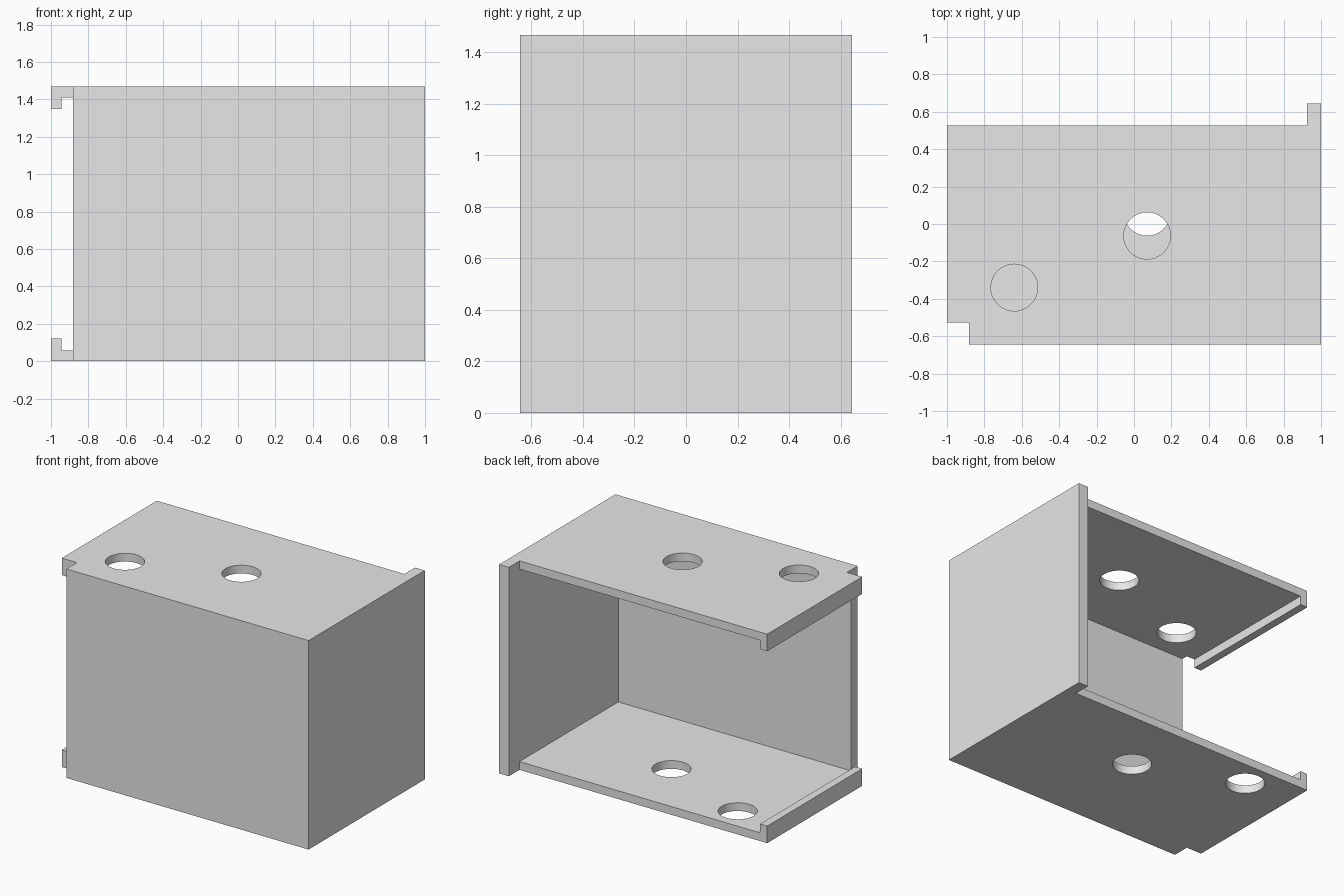
import bpy
import bmesh

if "Cube" in bpy.data.objects:
    bpy.data.objects.remove(bpy.data.objects["Cube"], do_unlink=True)

HEIGHT = 1.468      # overall height
PLATE = 0.058       # thickness of the top and bottom plates
LIP = 0.12          # height of the lips on the open end
DEPTH = 0.645       # half depth of the walls
INSET = 0.527       # half depth of the plates where they stop short
INNER_X = 0.925     # inner face of the end wall
INNER_Y = -0.57     # inner face of the front wall
HOLE_RADIUS = 0.125

grey = bpy.data.materials.new("plain grey")
grey.use_nodes = True
grey.diffuse_color = (0.8, 0.8, 0.8, 1)
grey.node_tree.nodes["Principled BSDF"].inputs["Base Color"].default_value = grey.diffuse_color


def prism(name, outline, z0, z1):
    """Extrude a flat outline from z0 up to z1."""
    bm = bmesh.new()
    base = bm.faces.new([bm.verts.new((x, y, z0)) for x, y in outline])
    top = bmesh.ops.extrude_face_region(bm, geom=[base])["geom"]
    bmesh.ops.translate(bm, vec=(0, 0, z1 - z0),
                        verts=[v for v in top if isinstance(v, bmesh.types.BMVert)])
    bmesh.ops.recalc_face_normals(bm, faces=bm.faces[:])
    mesh = bpy.data.meshes.new(name)
    bm.to_mesh(mesh)
    bm.free()
    mesh.materials.append(grey)
    obj = bpy.data.objects.new(name, mesh)
    bpy.context.collection.objects.link(obj)
    return obj


def box(name, x0, x1, y0, y1, z0, z1):
    return prism(name, [(x0, y0), (x1, y0), (x1, y1), (x0, y1)], z0, z1)


def hole(name, x, y, z):
    bpy.ops.mesh.primitive_cylinder_add(vertices=64, radius=HOLE_RADIUS,
                                        depth=0.3, location=(x, y, z))
    obj = bpy.context.object
    obj.name = name
    obj.data.materials.append(grey)
    return obj


# Solid block with the stepped plan outline
shell = prism("open_box_shell", [
    (-0.882, -DEPTH), (1, -DEPTH), (1, DEPTH), (INNER_X, DEPTH),
    (INNER_X, INSET), (-1, INSET), (-1, -INSET), (-0.882, -INSET)], 0, HEIGHT)

# Hollow interior, then the end opening that leaves a lip on each plate
cutters = [
    box("interior_cutter", -0.945, INNER_X, INNER_Y, 1, PLATE, HEIGHT - PLATE),
    box("end_opening_cutter", -1.2, -0.91, INNER_Y, 1, LIP, HEIGHT - LIP),
]

# Two holes per plate, mirrored front to back between top and bottom
for plate, z, side in (("top", HEIGHT, -1), ("bottom", 0, 1)):
    for spot, x, y in (("middle", 0.07, 0.0625), ("end", -0.64, 0.34)):
        cutters.append(hole(f"{plate}_{spot}_hole_cutter", x, side * y, z))

bpy.ops.object.select_all(action="DESELECT")
shell.select_set(True)
bpy.context.view_layer.objects.active = shell
for cutter in cutters:
    cutter.hide_render = True
    mod = shell.modifiers.new(cutter.name, "BOOLEAN")
    mod.operation = "DIFFERENCE"
    mod.solver = "EXACT"
    mod.object = cutter
    bpy.ops.object.modifier_apply(modifier=mod.name)
    bpy.data.objects.remove(cutter, do_unlink=True)

bpy.ops.object.shade_smooth_by_angle()
